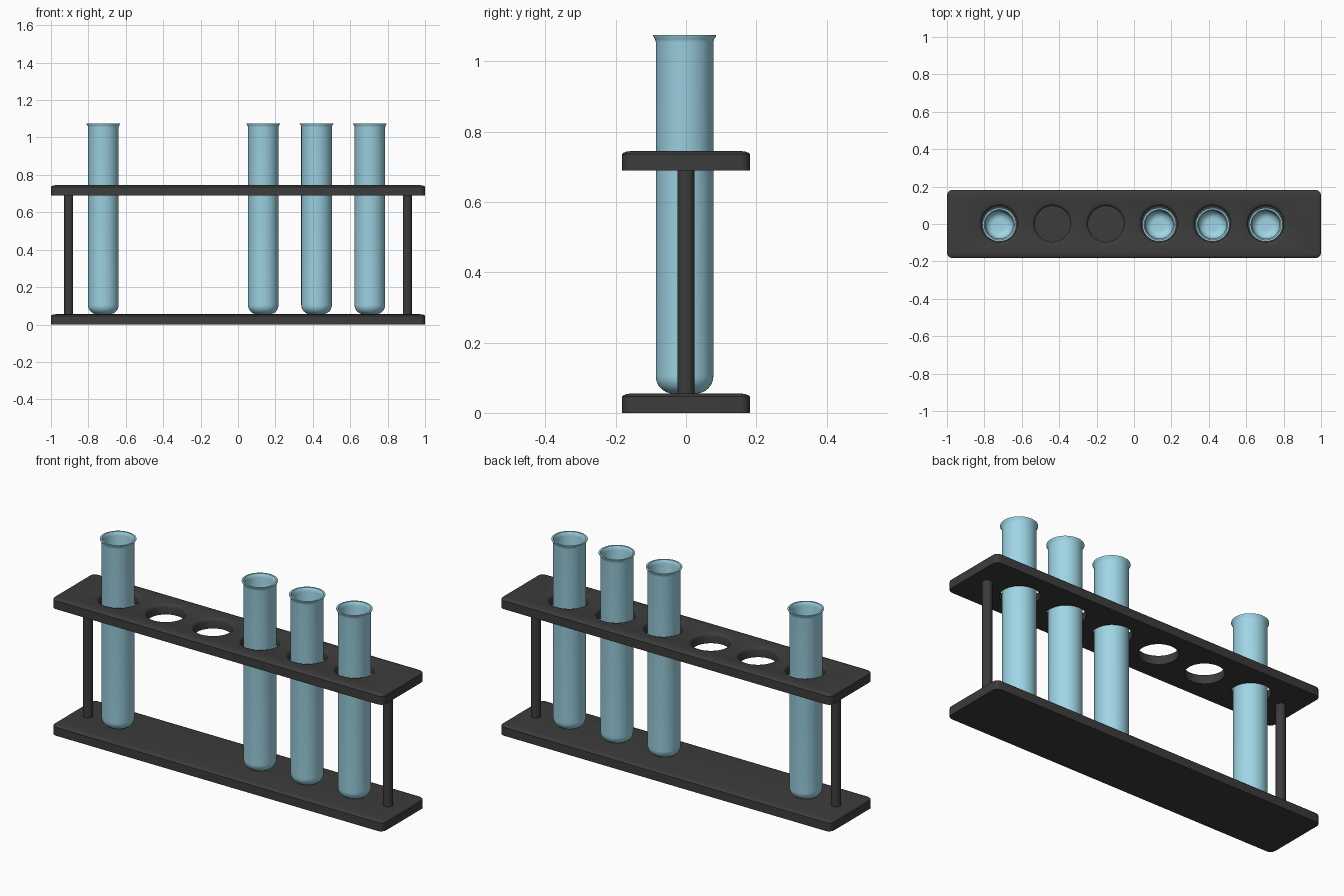
import bpy, bmesh, math

if "Cube" in bpy.data.objects:
    bpy.data.objects.remove(bpy.data.objects["Cube"])

HOLES = [-0.72 + 0.285 * i for i in range(6)]
FILLED = [0, 3, 4, 5]
PLATE_H, TOP_Z = 0.055, 0.69


def material(name, rgb):
    m = bpy.data.materials.new(name)
    m.diffuse_color = (*rgb, 1)
    m.use_nodes = True
    m.node_tree.nodes["Principled BSDF"].inputs["Base Color"].default_value = m.diffuse_color
    return m


DARK = material("dark_plastic", (0.045, 0.045, 0.045))
GLASS = material("blue_glass", (0.35, 0.67, 0.79))


def finish(bm, name, mat, loc=(0, 0, 0)):
    bmesh.ops.remove_doubles(bm, verts=bm.verts, dist=1e-5)
    bmesh.ops.recalc_face_normals(bm, faces=bm.faces)
    me = bpy.data.meshes.new(name)
    bm.to_mesh(me)
    bm.free()
    ob = bpy.data.objects.new(name, me)
    ob.location = loc
    bpy.context.collection.objects.link(ob)
    if mat:
        me.materials.append(mat)
    return ob


def smooth(ob, angle=35):
    bpy.ops.object.select_all(action='DESELECT')
    ob.select_set(True)
    bpy.context.view_layer.objects.active = ob
    bpy.ops.object.shade_smooth_by_angle(angle=math.radians(angle))


def lathe(bm, profile, x=0.0, seg=48):
    # spin a profile of (radius, height) about a vertical axis at x
    vs = [bm.verts.new((x + r, 0, z)) for r, z in profile]
    es = [bm.edges.new(p) for p in zip(vs, vs[1:])]
    bmesh.ops.spin(bm, geom=vs + es, cent=(x, 0, 0), axis=(0, 0, 1),
                   angle=2 * math.pi, steps=seg, use_merge=False)


def plate(name, z):
    # rounded slab with a softened top edge, lofted from (inset, height) rings
    bm = bmesh.new()
    rings = []
    for inset, h in [(0, 0), (0, 0.046), (0.004, 0.050), (0.011, 0.053), (0.024, 0.055)]:
        rad = 0.03 - inset
        ring = []
        for k, (sx, sy) in enumerate([(1, 1), (-1, 1), (-1, -1), (1, -1)]):
            for j in range(7):
                a = math.pi / 2 * (k + j / 6)
                ring.append(bm.verts.new((sx * 0.97 + rad * math.cos(a),
                                          sy * 0.152 + rad * math.sin(a), h)))
        rings.append(ring)
    for lo, hi in zip(rings, rings[1:]):
        n = len(lo)
        for i in range(n):
            bm.faces.new((lo[i], lo[(i + 1) % n], hi[(i + 1) % n], hi[i]))
    bm.faces.new(rings[0])
    bm.faces.new(rings[-1])
    return finish(bm, name, DARK, (0, 0, z))


# base and holed top plate
base = plate("base_plate", 0)
smooth(base)
top = plate("top_plate", TOP_Z)
bm = bmesh.new()
for x in HOLES:
    lathe(bm, [(0, -0.05), (0.096, -0.05), (0.096, 0.040), (0.099, 0.047),
               (0.105, 0.052), (0.117, 0.0553), (0.117, 0.1), (0, 0.1)], x)
cutter = finish(bm, "hole_cutter", None, (0, 0, TOP_Z))
mod = top.modifiers.new("holes", 'BOOLEAN')
mod.object, mod.operation, mod.solver = cutter, 'DIFFERENCE', 'EXACT'
bpy.context.view_layer.objects.active = top
bpy.ops.object.modifier_apply(modifier=mod.name)
bpy.data.objects.remove(cutter)
smooth(top)

# support posts
for side, x in (("left", -0.905), ("right", 0.905)):
    bm = bmesh.new()
    lathe(bm, [(0, 0.05), (0.024, 0.05), (0.024, 0.695), (0, 0.695)], seg=32)
    smooth(finish(bm, side + "_post", DARK, (x, 0, 0)))

# thin-walled test tubes with rounded bottom and flared lip
R, C, W, BOTTOM = 0.082, 0.05, 0.008, 0.055


def round_bottom(shrink):
    return [(R - C + (C - shrink) * math.sin(a), BOTTOM + C - (C - shrink) * math.cos(a))
            for a in [math.pi / 2 * i / 8 for i in range(9)]]


outer = [(0, BOTTOM)] + round_bottom(0) + [(R, 1.055), (0.084, 1.064), (0.090, 1.072), (0.090, 1.075)]
inner = [(0, BOTTOM + W)] + round_bottom(W) + [(R - W, 1.055), (0.076, 1.066), (0.081, 1.075)]
for i in FILLED:
    bm = bmesh.new()
    lathe(bm, outer + inner[::-1])
    smooth(finish(bm, f"test_tube_{i + 1}", GLASS, (HOLES[i], -0.004, 0)), 50)
